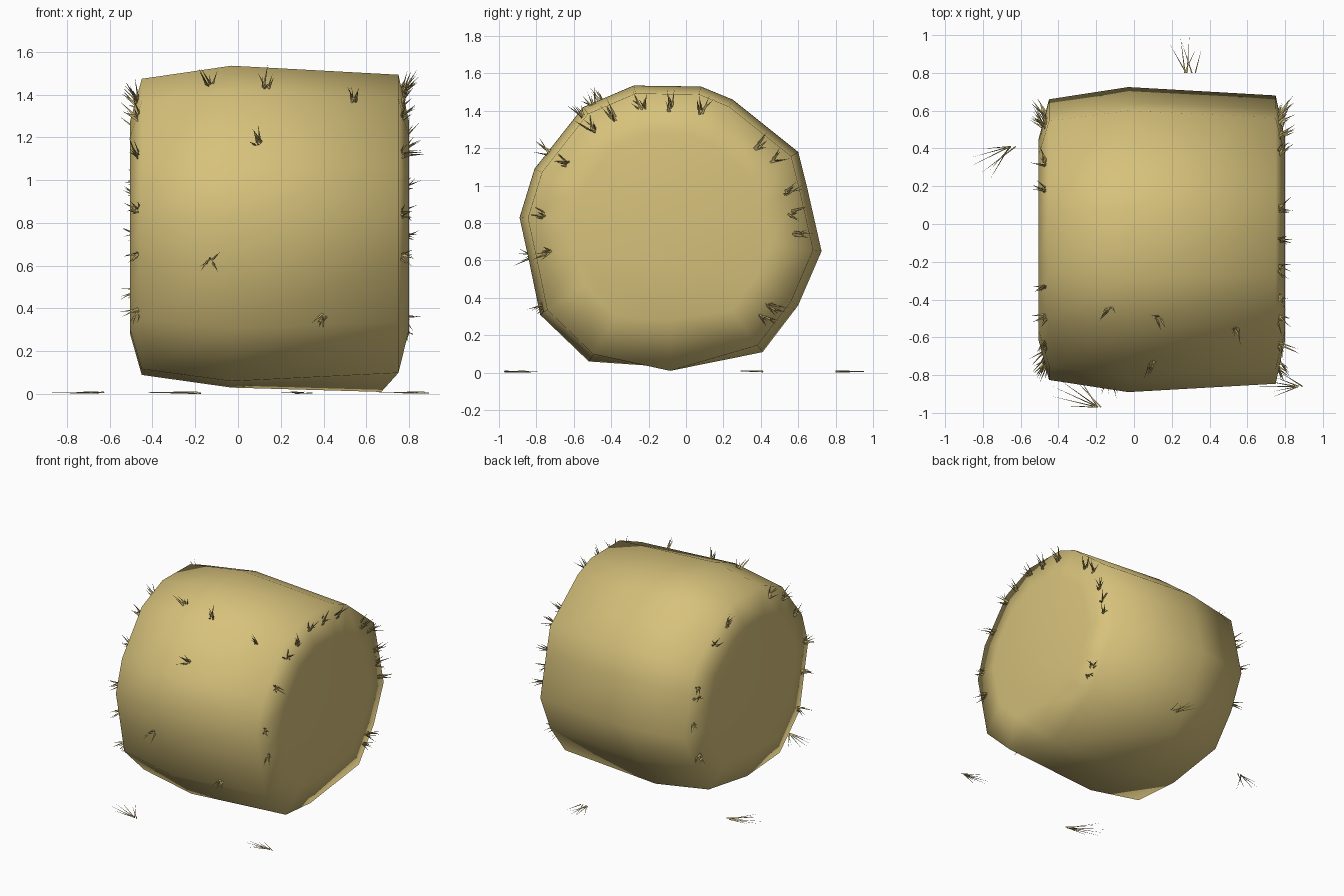
import bpy, bmesh, math, random
from mathutils import Vector
from mathutils.bvhtree import BVHTree

random.seed(4)
if "Cube" in bpy.data.objects:
    bpy.data.objects.remove(bpy.data.objects["Cube"], do_unlink=True)


def make_material(name, rgb):
    m = bpy.data.materials.new(name)
    m.use_nodes = True
    m.diffuse_color = (*rgb, 1)
    m.node_tree.nodes["Principled BSDF"].inputs["Base Color"].default_value = (*rgb, 1)
    return m


def finish(bm, name, mat, smooth):
    bmesh.ops.recalc_face_normals(bm, faces=bm.faces)
    for f in bm.faces:
        f.smooth = smooth
    me = bpy.data.meshes.new(name)
    bm.to_mesh(me)
    me.materials.append(mat)
    ob = bpy.data.objects.new(name, me)
    bpy.context.collection.objects.link(ob)
    return ob


hay = make_material("hay tan", (0.68, 0.54, 0.20))
straw = make_material("straw", (0.54, 0.43, 0.16))

# Bale: uneven round outline (y, z), swept along x with a slight bulge
CY, CZ = -0.085, 0.77
outline = [(-0.28, 1.535), (0.08, 1.53), (0.25, 1.46), (0.60, 1.18), (0.65, 0.98),
           (0.725, 0.65), (0.60, 0.36), (0.41, 0.11), (-0.09, 0.03), (-0.52, 0.06),
           (-0.78, 0.31), (-0.84, 0.60), (-0.89, 0.83), (-0.81, 1.09), (-0.55, 1.42)]
stations = [(-0.505, 0.66), (-0.45, 0.92), (-0.03, 1.0), (0.75, 0.945), (0.80, 0.66)]

bm = bmesh.new()
rings = [[bm.verts.new((x, CY + (y - CY) * s, CZ + (z - CZ) * s)) for y, z in outline]
         for x, s in stations]
rings[3][8].co = (0.67, CY, 0.01)   # lowest corner the bale rests on
n = len(outline)
for a, b in zip(rings, rings[1:]):
    for i in range(n):
        j = (i + 1) % n
        bm.faces.new((a[i], a[j], b[j], b[i]))
bm.faces.new(rings[0])
bm.faces.new(rings[-1])
bmesh.ops.recalc_face_normals(bm, faces=bm.faces)
tree = BVHTree.FromBMesh(bm)
finish(bm, "hay_bale", hay, True)
bm.free()


# Straw helpers
def spike(bm, base, direction, length, radius):
    """A thin three-sided pointed stalk."""
    d = direction.normalized()
    u = d.orthogonal().normalized()
    w = d.cross(u)
    tip = bm.verts.new(base + d * length)
    foot = [bm.verts.new(base + (u * math.cos(t) + w * math.sin(t)) * radius)
            for t in (0, math.tau / 3, 2 * math.tau / 3)]
    bm.faces.new(foot)
    for i in range(3):
        bm.faces.new((foot[i], foot[(i + 1) % 3], tip))


def jitter(r):
    return Vector([random.uniform(-r, r) for _ in range(3)])


def tuft(bm, x, degrees, lean):
    """A bunch of stalks where a ray towards the axis meets the bale."""
    t = math.radians(degrees)
    out = Vector((0, math.cos(t), math.sin(t)))
    hit = tree.ray_cast(Vector((x, CY, CZ)) + out * 2, -out)[0]
    if hit is None:
        return
    for _ in range(6):
        spike(bm, hit - out * 0.015 + jitter(0.014), out + Vector((lean, 0, 0)) + jitter(0.55),
              random.uniform(0.06, 0.125), 0.007)


# Tufts around both rims and on the curved side
left_rim = [128, 117, 103, 90, 75, 43, 34, 17, 7, -2, -38, -44, 148, 174, 191]
right_rim = [128, 112, 65, 50, 20, 15, 148, 172, -26, -2, 191, 213]
side = [(-0.13, 118), (0.13, 122), (0.54, 128), (0.10, 148), (-0.13, 191), (0.40, 211)]

for name, spots in (("left_rim_straw", [(0.765, a, 0.7) for a in left_rim]),
                    ("right_rim_straw", [(-0.465, a, -0.7) for a in right_rim]),
                    ("side_straw", [(x, a, 0) for x, a in side])):
    bm = bmesh.new()
    for x, a, lean in spots:
        tuft(bm, x, a, lean)
    finish(bm, name, straw, False)
    bm.free()

# Loose straw lying on the ground: x, y, heading, length
loose = [(0.28, 0.80, 92, 0.20), (-0.65, 0.41, 212, 0.24),
         (-0.20, -0.97, 150, 0.27), (0.86, -0.86, 175, 0.20)]
bm = bmesh.new()
for x, y, heading, length in loose:
    for k in range(6):
        t = math.radians(heading + (k - 2.5) * 11)
        start = Vector((x + random.uniform(-0.02, 0.06) * abs(math.sin(t)), y, 0.004 + k * 0.001))
        spike(bm, start, Vector((math.cos(t), math.sin(t), 0)),
              length * (1 if k in (2, 3) else random.uniform(0.6, 0.95)), 0.004)
finish(bm, "ground_straw", straw, False)
bm.free()
